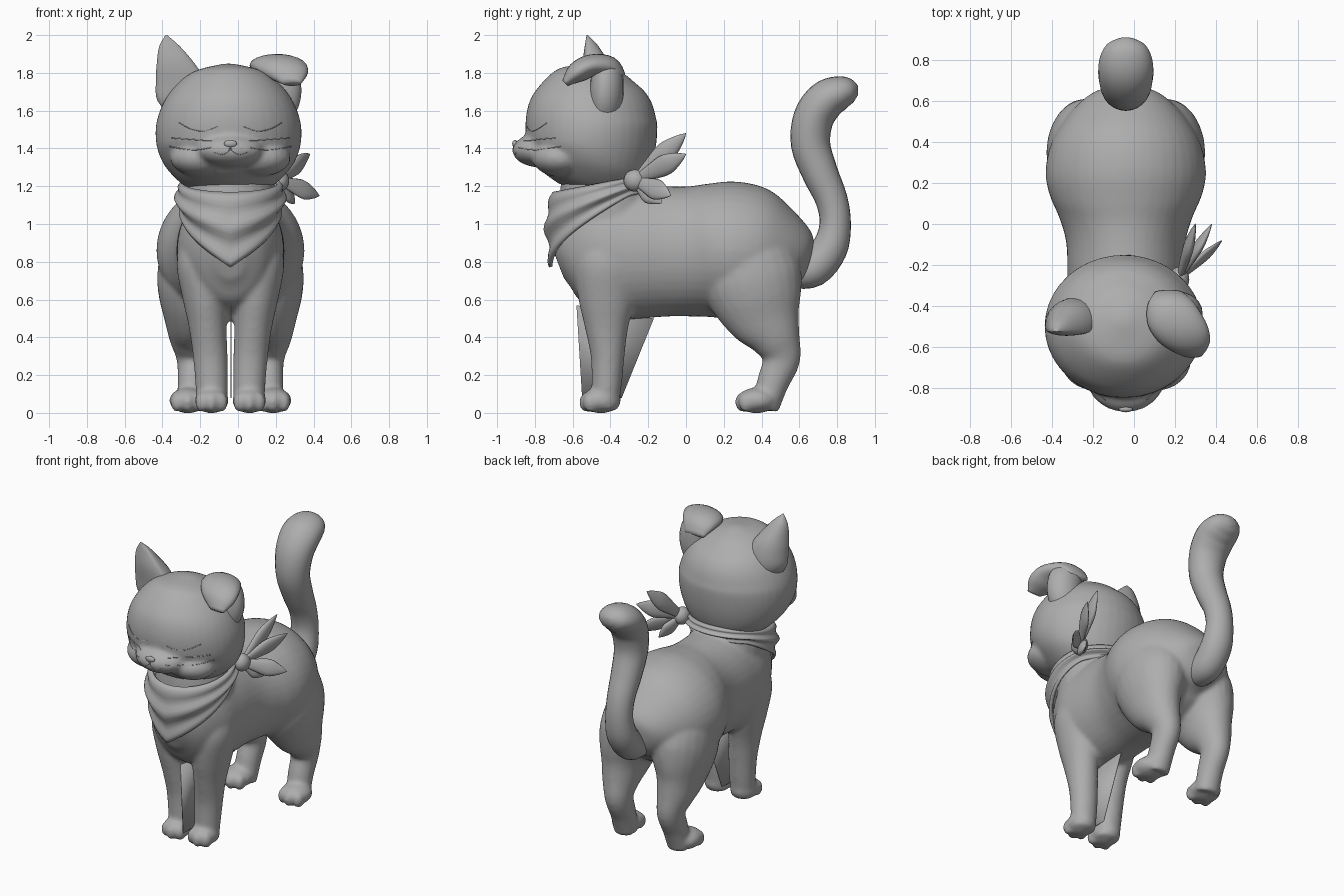
import bpy, bmesh, math
from mathutils import Vector, Matrix
from mathutils.bvhtree import BVHTree

if "Cube" in bpy.data.objects:
    bpy.data.objects.remove(bpy.data.objects["Cube"], do_unlink=True)

CX = -0.04          # centre line of the animal
X = Vector((1, 0, 0))

grey = bpy.data.materials.new("soft_grey")
grey.use_nodes = True
grey.diffuse_color = (0.42, 0.42, 0.42, 1)
grey.node_tree.nodes["Principled BSDF"].inputs["Base Color"].default_value = (0.42, 0.42, 0.42, 1)


def spline(keys, steps):
    """Catmull-Rom through the given ring values."""
    out = []
    for i in range(len(keys) - 1):
        a, b, c, d = keys[max(i - 1, 0)], keys[i], keys[i + 1], keys[min(i + 2, len(keys) - 1)]
        for s in range(steps):
            t = s / steps
            out.append([q + t / 2 * (r - p + t * (2 * p - 5 * q + 4 * r - e + t * (3 * (q - r) + e - p)))
                        for p, q, r, e in zip(a, b, c, d)])
    return out + [list(keys[-1])]


def loft(bm, keys, n=24, front=1, steps=4):
    """Skin ellipses (x, y, z, side radius, depth radius); front flattens one side."""
    rings = spline(keys, steps)
    loops = []
    for i, (x, y, z, ra, rb) in enumerate(rings):
        nxt, prv = rings[min(i + 1, len(rings) - 1)], rings[max(i - 1, 0)]
        up = (Vector(nxt[:3]) - Vector(prv[:3])).cross(X).normalized()
        loop = []
        for k in range(n):
            a = math.tau * k / n
            s = math.sin(a) * (front if math.sin(a) < 0 else 1)
            loop.append(bm.verts.new(Vector((x, y, z)) + X * max(ra, 0.002) * math.cos(a) + up * max(rb, 0.002) * s))
        loops.append(loop)
    for a, b in zip(loops, loops[1:]):
        for k in range(n):
            bm.faces.new((a[k], a[(k + 1) % n], b[(k + 1) % n], b[k]))
    bm.faces.new(loops[0])
    bm.faces.new(loops[-1])


def ball(bm, centre, radii):
    m = Matrix.Translation(centre) @ Matrix.Diagonal((*radii, 1))
    bmesh.ops.create_uvsphere(bm, u_segments=24, v_segments=16, radius=1, matrix=m)


def finish(name, bm, voxel=0, thickness=0):
    """Turn the mesh into a smooth object, optionally fused or thickened."""
    bmesh.ops.recalc_face_normals(bm, faces=bm.faces)
    for f in bm.faces:
        f.smooth = True
    mesh = bpy.data.meshes.new(name)
    bm.to_mesh(mesh)
    bm.free()
    mesh.materials.append(grey)
    ob = bpy.data.objects.new(name, mesh)
    bpy.context.collection.objects.link(ob)
    if voxel:
        fuse = ob.modifiers.new("fuse", 'REMESH')
        fuse.mode, fuse.voxel_size, fuse.use_smooth_shade = 'VOXEL', voxel, True
        soft = ob.modifiers.new("soften", 'SMOOTH')
        soft.factor, soft.iterations = 0.5, 10
    if thickness:
        ob.modifiers.new("thickness", 'SOLIDIFY').thickness = thickness
    return ob


# Body: trunk, neck, four legs with paws, fused into one skin
bm = bmesh.new()
trunk = [(-.68, .8, .07, .1), (-.62, .82, .18, .24), (-.46, .855, .27, .36), (-.3, .855, .285, .36),
         (-.1, .855, .29, .345), (.03, .855, .325, .345), (.14, .86, .372, .355), (.25, .86, .392, .365),
         (.38, .845, .37, .345), (.49, .825, .31, .275), (.57, .805, .24, .205), (.63, .78, .15, .125),
         (.66, .77, .04, .04)]
loft(bm, [(CX, *r) for r in trunk], n=40)
loft(bm, [(CX, -.4, .85, .24, .22), (CX, -.42, 1.1, .25, .25), (CX, -.44, 1.28, .22, .22)])
front_leg = [(.13, -.42, 1.0, .03, .04), (.145, -.42, .9, .11, .13), (.15, -.42, .78, .135, .17),
             (.135, -.42, .6, .118, .15), (.12, -.42, .45, .1, .115), (.107, -.415, .3, .092, .09),
             (.1, -.42, .15, .086, .08), (.098, -.43, .02, .08, .07)]
back_leg = [(.14, .3, 1.0, .08, .1), (.165, .31, .88, .19, .23), (.18, .34, .74, .207, .27),
            (.195, .375, .62, .185, .25), (.21, .42, .5, .14, .2), (.21, .48, .38, .11, .13),
            (.2, .505, .28, .085, .1), (.2, .46, .16, .08, .085), (.205, .42, .02, .08, .07)]
for side in (-1, 1):
    for leg, (px, py, width) in ((front_leg, (.1, -.45, .09)), (back_leg, (.225, .375, .1))):
        loft(bm, [(CX + side * r[0], *r[1:]) for r in leg])
        ball(bm, (CX + side * px, py, .066), (width, .107, .068))
        for toe in (-1, 0, 1):
            ball(bm, (CX + side * px + toe * width * .58, py - .075 + .02 * abs(toe), .056),
                 (.034, .042, .054))
finish("body", bm, voxel=.013)

# Tail: upright S curve
bm = bmesh.new()
tail = [(.56, .74, .09, .08), (.67, .765, .1, .1), (.76, .87, .1, .095), (.79, 1.0, .09, .083),
        (.77, 1.13, .09, .085), (.71, 1.27, .1, .095), (.66, 1.42, .11, .104), (.675, 1.56, .125, .107),
        (.74, 1.655, .135, .105), (.82, 1.695, .125, .09), (.88, 1.705, .09, .062), (.91, 1.706, .03, .025)]
loft(bm, [(CX, *r) for r in tail])
finish("tail", bm)

# Head with muzzle and cheeks
bm = bmesh.new()
skull = [(-.57, 1.175, .1, .12), (-.555, 1.215, .22, .24), (-.525, 1.3, .325, .31), (-.505, 1.38, .372, .335),
         (-.5, 1.47, .387, .347), (-.5, 1.56, .377, .347), (-.49, 1.66, .335, .317), (-.48, 1.75, .262, .25),
         (-.47, 1.81, .165, .16), (-.465, 1.847, .03, .03)]
loft(bm, [(CX - .01, *r) for r in skull], n=40)
ball(bm, (CX, -.775, 1.39), (.18, .145, .09))
for side in (-1, 1):
    ball(bm, (CX + side * .15, -.665, 1.35), (.17, .15, .1))
head = finish("head", bm, voxel=.013)

bm = bmesh.new()
ball(bm, (CX, -.906, 1.425), (.034, .014, .02))
finish("nose", bm)

# Closed eyes, mouth and whiskers, laid on the face
bpy.context.view_layer.update()
face = BVHTree.FromObject(head, bpy.context.evaluated_depsgraph_get())
features = {
    "closed_eye": [(.07, 1.515), (.14, 1.493), (.21, 1.503), (.27, 1.535)],
    "mouth": [(.002, 1.41), (.01, 1.385), (.045, 1.368), (.085, 1.378)],
    "upper_whisker": [(.1, 1.44), (.2, 1.447), (.31, 1.455)],
    "lower_whisker": [(.1, 1.405), (.2, 1.392), (.32, 1.41)],
}
for label, line in features.items():
    for side, word in ((-1, "right"), (1, "left")):
        hits = [face.ray_cast(Vector((CX + side * x, -2, z)), Vector((0, 1, 0)))[0]
                for x, z in spline(line, 5)]
        bm = bmesh.new()
        loft(bm, [(*h, .003, .003) for h in hits if h], n=6, steps=1)
        finish(f"{word}_{label}", bm)

# Right ear upright, flatter in front
bm = bmesh.new()
loft(bm, [(-.23, -.48, 1.54, .1, .1), (-.28, -.49, 1.65, .145, .13), (-.3, -.5, 1.75, .135, .13),
          (-.33, -.515, 1.85, .1, .105), (-.362, -.52, 1.94, .055, .055), (-.38, -.525, 2.0, .004, .004)],
     front=.3)
finish("right_ear", bm)

# Left ear: base with a thick flap folded forward
bm = bmesh.new()
loft(bm, [(.17, -.45, 1.52, .09, .08), (.205, -.44, 1.62, .115, .1), (.215, -.435, 1.72, .12, .105),
          (.2, -.43, 1.82, .11, .09), (.19, -.43, 1.87, .06, .04)], front=.7)
finish("left_ear_base", bm)
bm = bmesh.new()
loft(bm, [(.17, -.335, 1.78, .07, .02), (.185, -.4, 1.83, .12, .055), (.215, -.5, 1.838, .145, .06),
          (.25, -.58, 1.8, .12, .055), (.285, -.64, 1.745, .05, .02)])
finish("left_ear_flap", bm)

# Bandana: folded cloth around the neck, drooping to a point in front
bm = bmesh.new()
cols, rows = 64, 14
grid = []
for i in range(cols):
    a = -math.pi + math.tau * i / cols
    f = (1 + math.cos(a)) / 2
    drop = .1 + .3 * max(0, 1 - abs(a) / 2.2) ** 1.3
    col = []
    for j in range(rows + 1):
        v = j / rows
        r = .255 + .03 * math.sin(math.pi * min(1, v * 1.2)) + .01 * math.sin(v * math.pi * 5) + .02 * f * v
        col.append(bm.verts.new((CX + r * math.sin(a), -.445 - r * math.cos(a) * (1 + .02 * f),
                                 1.27 - .1 * f - drop * v)))
    grid.append(col)
for i in range(cols):
    a, b = grid[i], grid[(i + 1) % cols]
    for j in range(rows):
        bm.faces.new((a[j], b[j], b[j + 1], a[j + 1]))
finish("bandana", bm, thickness=.02)

# Knot and its four loose ends on the left
knot = Vector((.22, -.27, 1.23))
bm = bmesh.new()
ball(bm, knot, (.05, .06, .058))
finish("bandana_knot", bm)
ends = [(.3, 0, 1.48), (.38, 0, 1.37), (.43, -.08, 1.15), (.3, -.13, 1.11)]
for i, tip in enumerate(ends):
    bm = bmesh.new()
    path = ((0, .01, .02), (.3, .022, .04), (.6, .026, .055), (.85, .014, .03), (1, .002, .002))
    loft(bm, [(*knot.lerp(Vector(tip), t), w, h) for t, w, h in path], n=12)
    finish(f"bandana_end_{i + 1}", bm)

# Thin web between the front legs
bm = bmesh.new()
outline = ((-.58, .57), (-.55, .08), (-.34, .08), (-.17, .5))
bm.faces.new([bm.verts.new((-.035, y, z)) for y, z in outline])
finish("leg_web", bm, thickness=.004)
